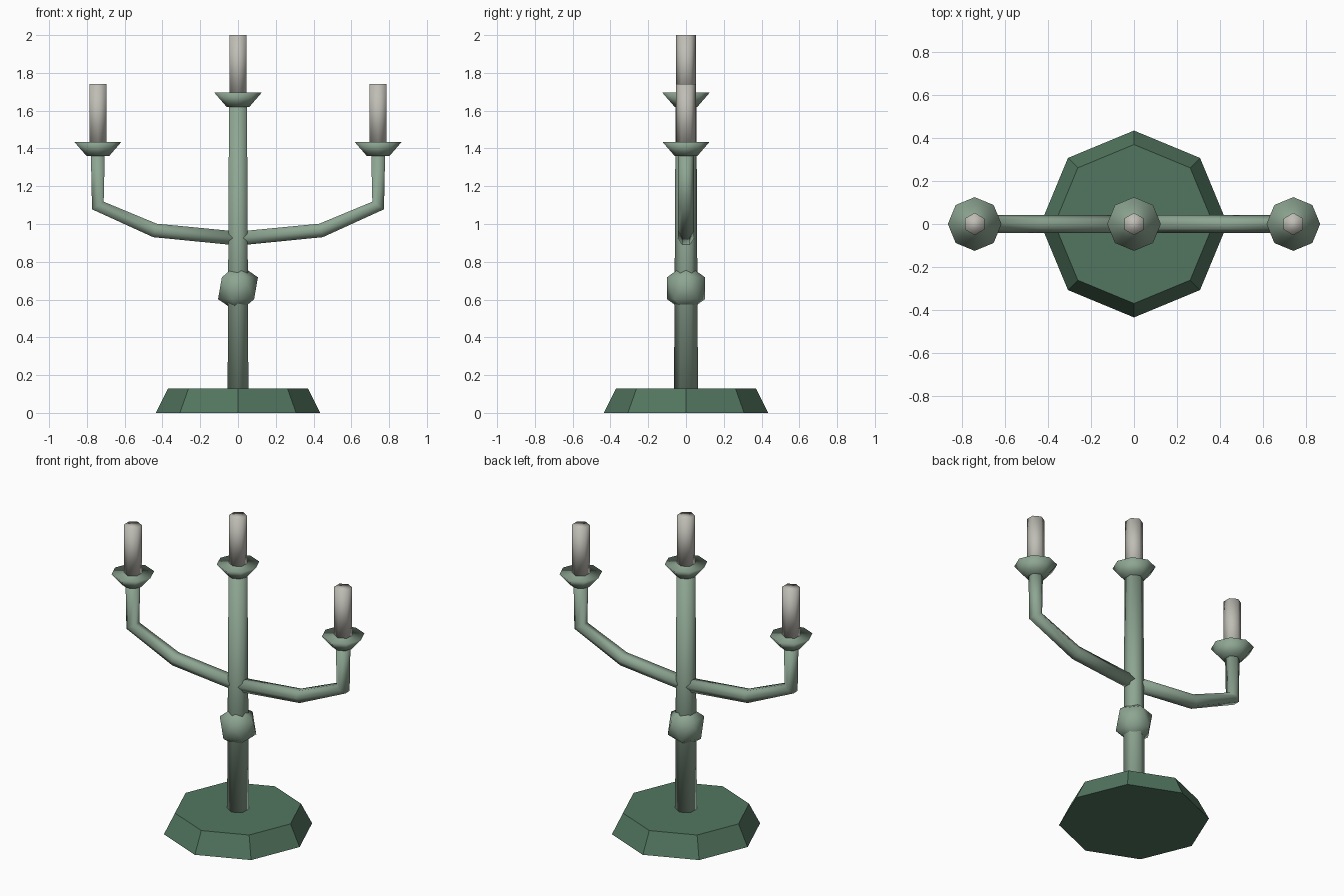
import bpy, bmesh
from math import cos, sin, pi
from mathutils import Vector

if "Cube" in bpy.data.objects:
    bpy.data.objects.remove(bpy.data.objects["Cube"])


def material(name, color):
    m = bpy.data.materials.new(name)
    m.diffuse_color = (*color, 1)
    m.use_nodes = True
    m.node_tree.nodes["Principled BSDF"].inputs["Base Color"].default_value = m.diffuse_color
    return m


DARK = material("dark_green", (0.085, 0.18, 0.115))
GREEN = material("pale_green", (0.27, 0.38, 0.29))
WAX = material("wax", (0.52, 0.51, 0.46))


def finish(ob, name, mat, smooth=True):
    ob.name = ob.data.name = name
    ob.data.materials.append(mat)
    ob.data.polygons.foreach_set("use_smooth", [smooth] * len(ob.data.polygons))


def frustum(name, mat, sides, r1, r2, z1, z2, x=0, smooth=True):
    bpy.ops.mesh.primitive_cone_add(vertices=sides, radius1=r1, radius2=r2,
                                    depth=z2 - z1, location=(x, 0, (z1 + z2) / 2))
    finish(bpy.context.object, name, mat, smooth)


def tube(name, mat, path, radius, sides=6):
    """Tube along a path in the XZ plane, one ring per point."""
    pts = [Vector((x, 0, z)) for x, z in path]
    bm = bmesh.new()
    rings = []
    for i, p in enumerate(pts):
        before = (p - pts[i - 1]).normalized() if i else Vector()
        after = (pts[i + 1] - p).normalized() if i < len(pts) - 1 else Vector()
        t = (before + after).normalized()
        side = Vector((0, 1, 0))
        up = t.cross(side)
        rings.append([bm.verts.new(p + radius * (cos(a) * side + sin(a) * up))
                      for a in (2 * pi * k / sides for k in range(sides))])
    for a, b in zip(rings, rings[1:]):
        for k in range(sides):
            n = (k + 1) % sides
            bm.faces.new((a[k], a[n], b[n], b[k]))
    bm.faces.new(rings[0])
    bm.faces.new(rings[-1])
    bmesh.ops.recalc_face_normals(bm, faces=bm.faces)
    me = bpy.data.meshes.new(name)
    bm.to_mesh(me)
    bm.free()
    ob = bpy.data.objects.new(name, me)
    bpy.context.collection.objects.link(ob)
    finish(ob, name, mat)


# Octagonal foot and hexagonal stem
frustum("base", DARK, 8, 0.435, 0.37, 0, 0.13, smooth=False)
frustum("stem", GREEN, 6, 0.0635, 0.055, 0.12, 1.63)

# Faceted knob on the stem
bpy.ops.mesh.primitive_ico_sphere_add(subdivisions=1, radius=0.118, location=(0, 0, 0.66))
bpy.context.object.scale.z = 1.1
finish(bpy.context.object, "knob", GREEN)

# Mirrored arms
for side, s in (("left", -1), ("right", 1)):
    tube(f"{side}_arm", GREEN,
         [(s * x, z) for x, z in ((0.01, 0.924), (0.44, 0.966), (0.742, 1.098), (0.742, 1.37))],
         0.0425)

# Drip cup and candle on each arm and on the stem
for place, x, z in (("left", -0.742, 1.36), ("centre", 0, 1.62), ("right", 0.742, 1.36)):
    frustum(f"{place}_cup", GREEN, 8, 0.06, 0.125, z, z + 0.075, x)
    frustum(f"{place}_candle", WAX, 6, 0.052, 0.052, z + 0.065, z + 0.38, x)
